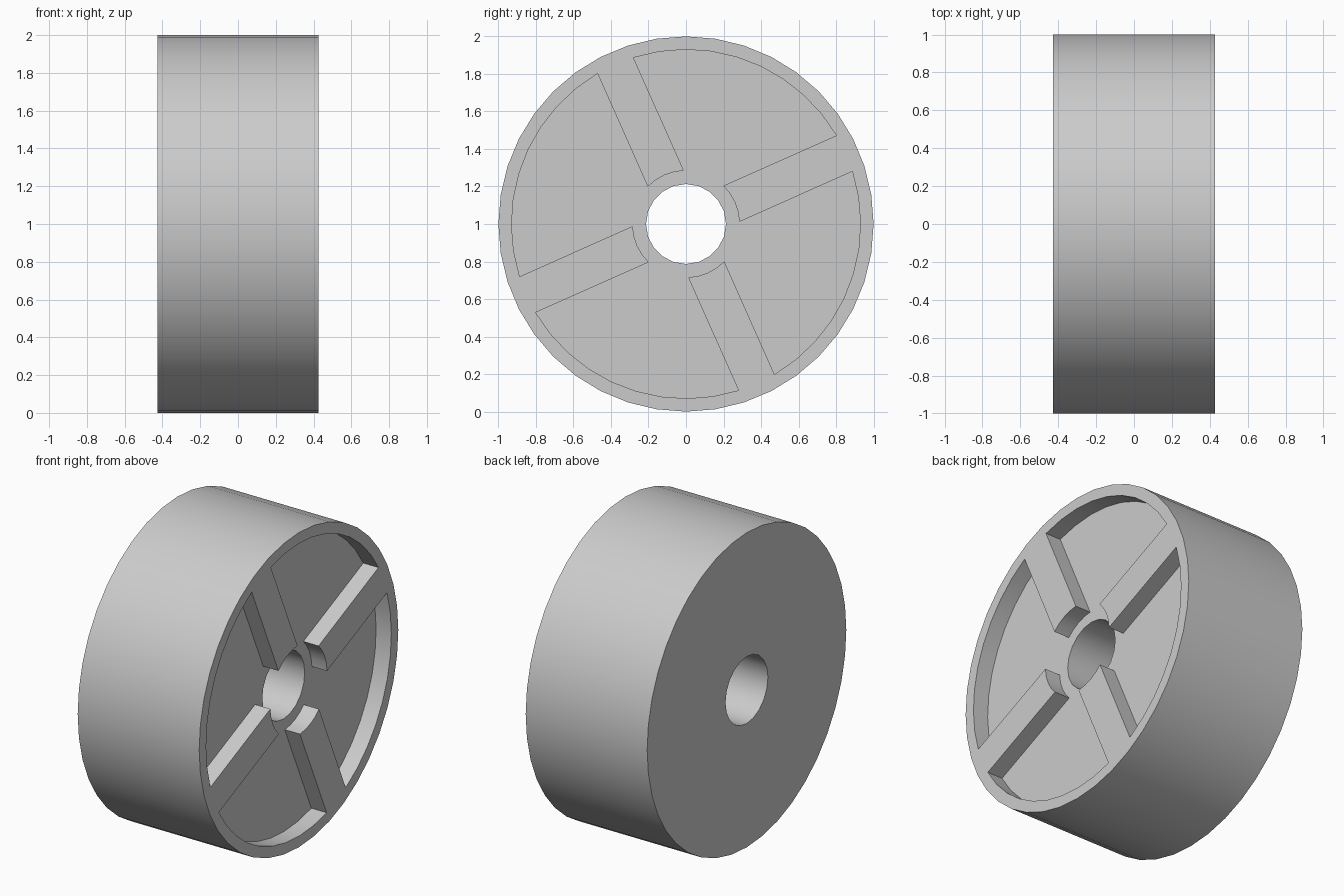
import bpy, bmesh
from math import sin, cos, asin, pi, radians

cube = bpy.data.objects.get("Cube")
if cube:
    bpy.data.objects.remove(cube, do_unlink=True)

HALF_WIDTH = 0.427
OUTER_R, RIM_R, HUB_R, BORE_R = 1.0, 0.93, 0.285, 0.213
POCKET_DEPTH = 0.107
SPOKE_HALF, SPOKE_ANGLE = 0.105, radians(24)

grey = bpy.data.materials.new("plain grey")
grey.use_nodes = True
colour = (0.6, 0.6, 0.6, 1)
grey.diffuse_color = colour
grey.node_tree.nodes["Principled BSDF"].inputs["Base Color"].default_value = colour


def arc(radius, start, end, steps):
    """Points (y, z) along an arc, both ends included."""
    angles = [start + (end - start) * i / steps for i in range(steps + 1)]
    return [(radius * cos(a), radius * sin(a)) for a in angles]


def prism(name, outline, x0, x1):
    """Extrude a closed (y, z) outline along x."""
    bm = bmesh.new()
    face = bm.faces.new([bm.verts.new((x0, y, z + OUTER_R)) for y, z in outline])
    ext = bmesh.ops.extrude_face_region(bm, geom=[face])
    moved = [v for v in ext["geom"] if isinstance(v, bmesh.types.BMVert)]
    bmesh.ops.translate(bm, verts=moved, vec=(x1 - x0, 0, 0))
    bmesh.ops.recalc_face_normals(bm, faces=bm.faces)
    mesh = bpy.data.meshes.new(name)
    bm.to_mesh(mesh)
    bm.free()
    mesh.materials.append(grey)
    obj = bpy.data.objects.new(name, mesh)
    bpy.context.collection.objects.link(obj)
    return obj


def cut(target, cutter):
    """Subtract the cutter for good, then discard it."""
    mod = target.modifiers.new("cut", "BOOLEAN")
    mod.operation = "DIFFERENCE"
    mod.solver = "EXACT"
    mod.object = cutter
    bpy.context.view_layer.objects.active = target
    bpy.ops.object.modifier_apply(modifier=mod.name)
    bpy.data.objects.remove(cutter, do_unlink=True)


# Solid wheel body
wheel = prism("wheel", arc(OUTER_R, 0, 2 * pi, 40)[:-1], -HALF_WIDTH, HALF_WIDTH)

# Recess on one side: four sectors joined round the hub, leaving four spokes
outline = []
outer_gap = asin(SPOKE_HALF / RIM_R)
inner_gap = asin(SPOKE_HALF / HUB_R)
for k in range(4):
    this_spoke = SPOKE_ANGLE + k * pi / 2
    next_spoke = this_spoke + pi / 2
    outline += arc(RIM_R, this_spoke + outer_gap, next_spoke - outer_gap, 9)
    outline += arc(HUB_R, next_spoke - inner_gap, next_spoke + inner_gap, 4)
cut(wheel, prism("recess_cutter", outline, HALF_WIDTH - POCKET_DEPTH, HALF_WIDTH + 0.1))

# Axle bore right through
bore = arc(BORE_R, 0, 2 * pi, 20)[:-1]
cut(wheel, prism("bore_cutter", bore, -HALF_WIDTH - 0.1, HALF_WIDTH + 0.1))

# Smooth round walls, crisp edges
wheel.select_set(True)
bpy.context.view_layer.objects.active = wheel
bpy.ops.object.shade_smooth_by_angle(angle=radians(30))
